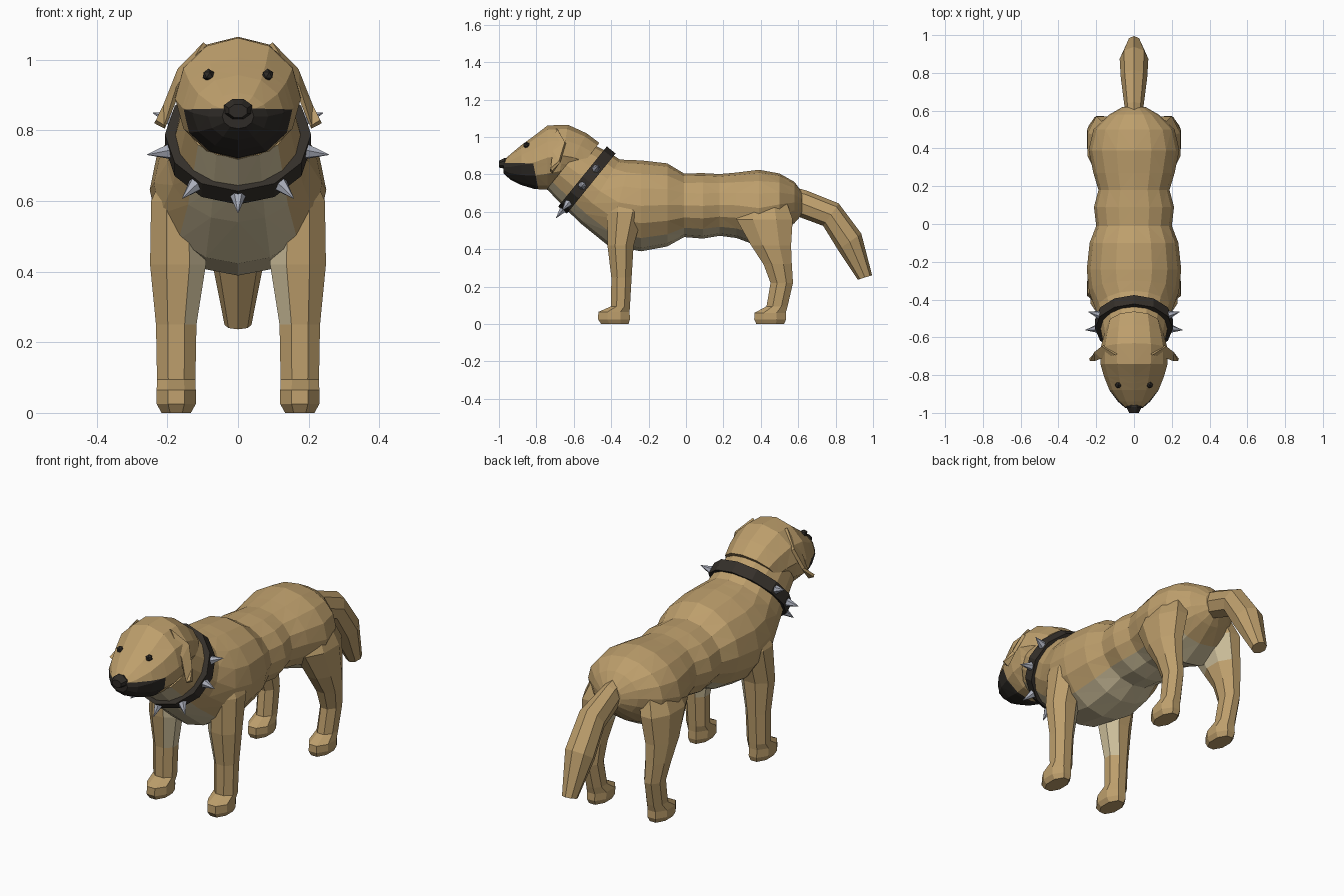
import bpy, bmesh, math
from mathutils import Vector

if "Cube" in bpy.data.objects:
    bpy.data.objects.remove(bpy.data.objects["Cube"])


def material(name, rgb):
    m = bpy.data.materials.new(name)
    m.diffuse_color = (*rgb, 1)
    m.use_nodes = True
    m.node_tree.nodes["Principled BSDF"].inputs["Base Color"].default_value = m.diffuse_color
    return m


TAN = material("tan fur", (0.51, 0.345, 0.15))
PALE = material("pale belly fur", (0.60, 0.51, 0.32))
BLACK = material("black muzzle", (0.028, 0.024, 0.02))
LEATHER = material("collar leather", (0.035, 0.029, 0.023))
STEEL = material("spike steel", (0.40, 0.42, 0.49))


def finish(bm, name, mats, paint=None):
    bmesh.ops.recalc_face_normals(bm, faces=bm.faces)
    bm.normal_update()
    if paint:
        for f in bm.faces:
            f.material_index = paint(f.calc_center_median(), f.normal)
    me = bpy.data.meshes.new(name)
    bm.to_mesh(me)
    bm.free()
    for m in mats:
        me.materials.append(m)
    ob = bpy.data.objects.new(name, me)
    bpy.context.collection.objects.link(ob)
    return ob


def loft(rings, sides, turn=0.0):
    """Skin capped rings given as (centre, half-axis u, half-axis v)."""
    bm = bmesh.new()
    loops = []
    for c, u, v in rings:
        loops.append([bm.verts.new(Vector(c) + Vector(u) * math.cos(a) + Vector(v) * math.sin(a))
                      for a in (2 * math.pi * (i + turn) / sides for i in range(sides))])
    for a, b in zip(loops, loops[1:]):
        for i in range(sides):
            j = (i + 1) % sides
            bm.faces.new((a[i], a[j], b[j], b[i]))
    bm.faces.new(loops[0])
    bm.faces.new(loops[-1])
    return bm


def spine(y, z, rx, rz, tilt=0):
    """Ring across the body, leaning back by tilt degrees."""
    t = math.radians(tilt)
    return (0, y, z), (rx, 0, 0), (0, rz * math.sin(t), rz * math.cos(t))


def level(x, y, z, rx, ry):
    """Horizontal ring for the legs, given by its width across flats."""
    return (x, y, z), (rx * 1.07, 0, 0), (0, ry * 1.05, 0)


# Torso and neck, with a pale strip along the underside
torso = [(-.64, .85, .16, .165, 39), (-.53, .77, .182, .19, 39), (-.46, .71, .2, .2, 32),
         (-.36, .65, .238, .235, 15), (-.24, .632, .25, .243), (-.1, .637, .235, .222),
         (-.01, .635, .2, .17), (.09, .632, .212, .175), (.18, .637, .188, .165),
         (.27, .635, .215, .175), (.39, .62, .24, .205), (.50, .64, .215, .165),
         (.58, .65, .13, .11), (.62, .645, .06, .06)]
bm = loft([spine(*r) for r in torso], 16)
for i, f in enumerate(bm.faces):
    if i % 16 in (10, 11, 12, 13) and f.calc_center_median().y < .45:
        f.material_index = 1
bmesh.ops.triangulate(bm, faces=bm.faces)
finish(bm, "torso", (TAN, PALE))

# Head with dark muzzle cut along a lip line and a cheek line
head = [(-.54, .87, .145, .125, 38), (-.60, .89, .162, .147, 28), (-.66, .90, .178, .168, 10),
        (-.74, .89, .178, .172), (-.81, .865, .158, .143), (-.88, .85, .13, .107),
        (-.94, .84, .085, .067), (-.975, .84, .045, .035)]
bm = loft([spine(*r) for r in head], 12)
LIP = (Vector((0, -.97, .862)), Vector((0, .02, 1)))
CHEEK = (Vector((0, -.805, .8)), Vector((0, 1, .2)))
for co, no in (LIP, CHEEK):
    bmesh.ops.bisect_plane(bm, geom=bm.verts[:] + bm.edges[:] + bm.faces[:],
                           plane_co=co, plane_no=no)
bmesh.ops.triangulate(bm, faces=bm.faces)


def muzzle(c, n):
    return int(all((c - co).dot(no) < 0 for co, no in (LIP, CHEEK)))


finish(bm, "head", (TAN, BLACK), muzzle)

# Nose
finish(loft([spine(-.94, .858, .036, .03), spine(-.97, .86, .043, .031),
             spine(-1.0, .855, .028, .02)], 8, .5), "nose", (BLACK,))

# Tail
tail = [(.56, .665, .045, .07, 15), (.62, .645, .05, .073, 21), (.775, .585, .07, .073, 35),
        (.875, .44, .076, .076, 55), (.957, .249, .038, .04, 72)]
finish(loft([spine(*r) for r in tail], 8), "tail", (TAN,))

# Legs, ears and eyes, once per side
front = [(.13, -.32, .74, .055, .08), (.172, -.325, .6, .075, .1), (.17, -.35, .42, .08, .072),
         (.175, -.345, .25, .058, .056), (.175, -.35, .095, .055, .052),
         (.175, -.385, .065, .056, .086), (.175, -.385, .025, .056, .088), (.175, -.38, 0, .042, .075)]
hind = [(.11, .42, .74, .06, .09), (.168, .42, .56, .078, .155), (.185, .455, .42, .064, .11),
        (.185, .49, .32, .055, .078), (.18, .512, .22, .046, .062), (.175, .487, .095, .046, .058),
        (.175, .45, .06, .055, .086), (.175, .45, .025, .055, .088), (.175, .45, 0, .042, .076)]
ear = [(.092, -.69, 1.045), (.165, -.645, .97), (.205, -.675, .87), (.235, -.72, .825),
       (.208, -.72, .81), (.168, -.71, .92)]
for s, side in ((1, "left"), (-1, "right")):
    def inner(c, n):
        low = .25 if c.y < 0 else .4
        return 1 if n.x * s < -.6 and low < c.z < .56 else 0

    for name, rings in (("front_leg", front), ("hind_leg", hind)):
        bm = loft([level(s * x, *r) for x, *r in rings], 8, .5)
        finish(bm, f"{name}_{side}", (TAN, PALE), inner)

    bm = bmesh.new()
    bm.faces.new([bm.verts.new((s * x, y, z)) for x, y, z in ear])
    bmesh.ops.triangulate(bm, faces=bm.faces)
    flap = finish(bm, f"ear_{side}", (TAN,))
    mod = flap.modifiers.new("thickness", "SOLIDIFY")
    mod.thickness, mod.offset = .016, 0

    bm = bmesh.new()
    bmesh.ops.create_icosphere(bm, subdivisions=1, radius=.018)
    bmesh.ops.translate(bm, verts=bm.verts, vec=(s * .084, -.853, .957))
    finish(bm, f"eye_{side}", (BLACK,))

# Collar band: square section swept around the tilted neck
TILT = math.radians(39)
MID = Vector((0, -.53, .77))
RIGHT = Vector((1, 0, 0))
UP = Vector((0, math.sin(TILT), math.cos(TILT)))
AXIS = Vector((0, -math.cos(TILT), math.sin(TILT)))
bm = bmesh.new()
SIDES = 12
loops = []
for i in range(SIDES):
    a = 2 * math.pi * i / SIDES
    d = RIGHT * math.sin(a) - UP * math.cos(a)
    loops.append([bm.verts.new(MID + d * r + AXIS * h)
                  for r, h in ((.165, -.03), (.207, -.03), (.207, .03), (.165, .03))])
for i in range(SIDES):
    a, b = loops[i], loops[(i + 1) % SIDES]
    for k in range(4):
        m = (k + 1) % 4
        bm.faces.new((a[k], a[m], b[m], b[k]))
finish(bm, "collar", (LEATHER,))

# Collar spikes
for n, deg in enumerate((-113, -79, -37, 0, 37, 79, 113)):
    a = math.radians(deg)
    d = RIGHT * math.sin(a) - UP * math.cos(a)
    t = RIGHT * math.cos(a) + UP * math.sin(a)
    spike = [(MID + d * r, t * w, AXIS * w) for r, w in ((.195, .024), (.262, .001))]
    finish(loft(spike, 6), f"spike_{n + 1}", (STEEL,))
